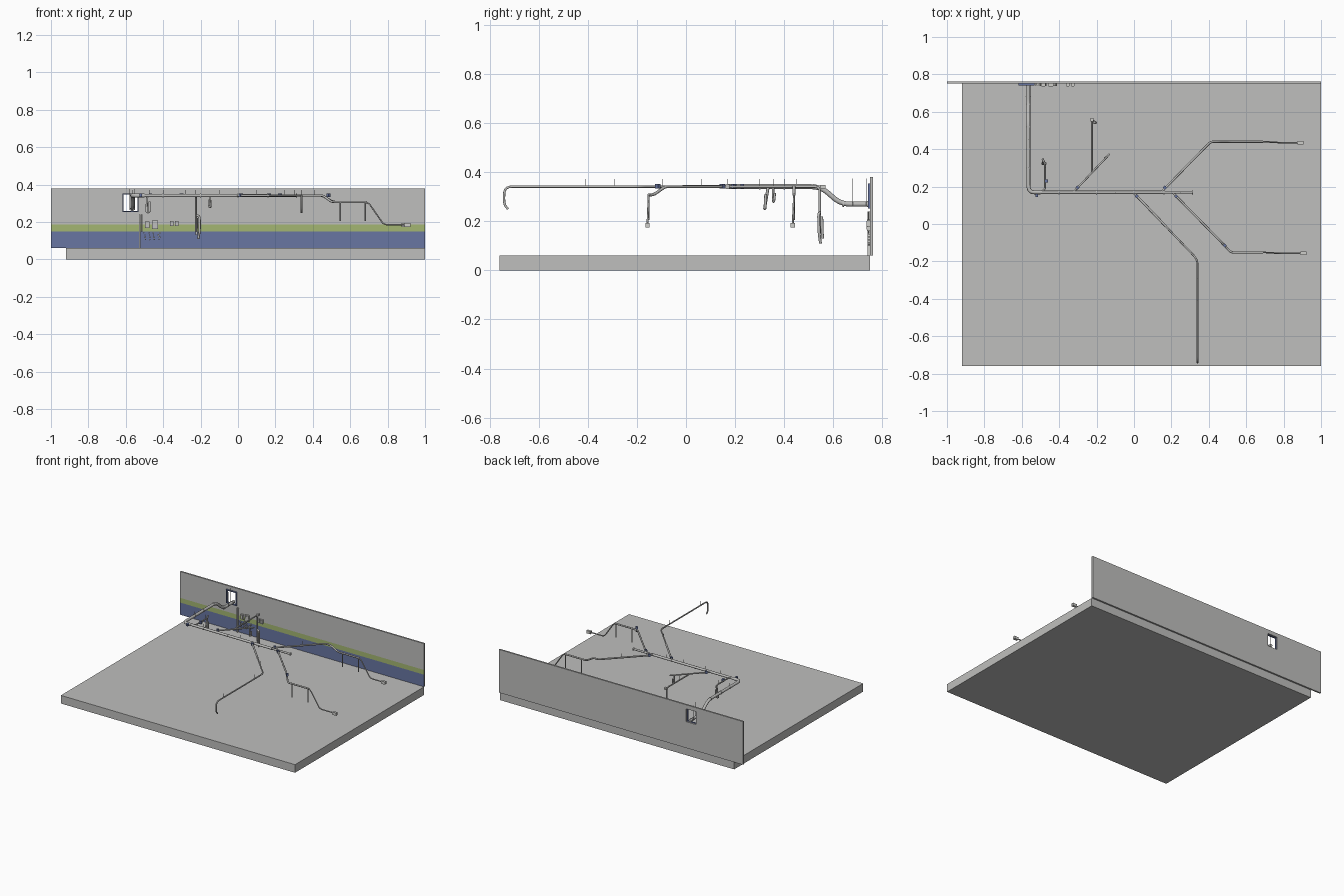
import bpy, bmesh, math, random
from mathutils import Vector

if "Cube" in bpy.data.objects:
    bpy.data.objects.remove(bpy.data.objects["Cube"], do_unlink=True)
random.seed(4)


def material(name, rgb):
    m = bpy.data.materials.new(name)
    m.use_nodes = True
    m.diffuse_color = (*rgb, 1)
    m.node_tree.nodes["Principled BSDF"].inputs["Base Color"].default_value = (*rgb, 1)
    return m


CONCRETE = material("concrete grey", (0.52, 0.52, 0.51))
BLUE = material("wall blue", (0.14, 0.18, 0.36))
GREEN = material("wall green", (0.37, 0.47, 0.17))
STEEL = material("duct grey", (0.5, 0.5, 0.49))
PALE = material("pale fitting", (0.62, 0.62, 0.6))


def add_mesh(name, bm, *mats):
    me = bpy.data.meshes.new(name)
    bm.to_mesh(me)
    bm.free()
    ob = bpy.data.objects.new(name, me)
    bpy.context.collection.objects.link(ob)
    for m in mats:
        me.materials.append(m)
    return ob


def box(name, centre, size, mat, turn=0):
    bm = bmesh.new()
    bmesh.ops.create_cube(bm, size=1)
    ob = add_mesh(name, bm, mat)
    for v in ob.data.vertices:
        v.co = Vector(a * b for a, b in zip(v.co, size))
    ob.location = centre
    ob.rotation_euler.z = turn
    return ob


def rounded(points, radius):
    """Replace each inner corner by a short quadratic bend."""
    pts = [Vector(p) for p in points]
    out = [pts[0]]
    for a, b, c in zip(pts, pts[1:], pts[2:]):
        p = b + (a - b).normalized() * min(radius, (a - b).length * 0.45)
        q = b + (c - b).normalized() * min(radius, (c - b).length * 0.45)
        for i in range(6):
            t = i / 5
            out.append(p * (1 - t) ** 2 + b * 2 * t * (1 - t) + q * t * t)
    return out + [pts[-1]]


def pipe(name, points, r, bend=0.02, mat=STEEL):
    cu = bpy.data.curves.new(name, "CURVE")
    cu.dimensions = "3D"
    cu.bevel_depth = r
    cu.bevel_resolution = 3
    cu.use_fill_caps = True
    path = rounded(points, bend)
    sp = cu.splines.new("POLY")
    sp.points.add(len(path) - 1)
    for sp_pt, co in zip(sp.points, path):
        sp_pt.co = (*co, 1)
    ob = bpy.data.objects.new(name, cu)
    bpy.context.collection.objects.link(ob)
    cu.materials.append(mat)
    bpy.ops.object.select_all(action="DESELECT")
    ob.select_set(True)
    bpy.context.view_layer.objects.active = ob
    bpy.ops.object.convert(target="MESH")
    bpy.ops.object.shade_smooth_by_angle(angle=math.radians(50))
    return ob


# Floor slab
box("floor_slab", (0.04, -0.005, 0.03), (1.92, 1.51, 0.06), CONCRETE)

# Wall with a square opening and two painted bands on the inner side
FRONT, BACK = 0.75, 0.762
LEFT, RIGHT, LOW, HIGH = -0.615, -0.535, 0.255, 0.35
bm = bmesh.new()
bm.faces.new([bm.verts.new((x, FRONT, z)) for x, z in
              ((-1, 0.06), (1, 0.06), (1, 0.38), (-1, 0.38))])
cuts = [((x, 0, 0), (1, 0, 0)) for x in (LEFT, RIGHT)]
cuts += [((0, 0, z), (0, 0, 1)) for z in (0.15, 0.185, LOW, HIGH)]
for co, no in cuts:
    bmesh.ops.bisect_plane(bm, geom=bm.verts[:] + bm.edges[:] + bm.faces[:],
                           plane_co=co, plane_no=no)
opening = [f for f in bm.faces if LEFT < f.calc_center_median().x < RIGHT
           and LOW < f.calc_center_median().z < HIGH]
bmesh.ops.delete(bm, geom=opening, context="FACES")
ext = bmesh.ops.extrude_face_region(bm, geom=bm.faces[:], use_keep_orig=True)
for v in ext["geom"]:
    if isinstance(v, bmesh.types.BMVert):
        v.co.y = BACK
bmesh.ops.recalc_face_normals(bm, faces=bm.faces[:])
for f in bm.faces:
    c = f.calc_center_median()
    if abs(f.normal.y) > 0.5 and c.y < FRONT + 0.001:
        f.material_index = 1 if c.z < 0.15 else 2 if c.z < 0.185 else 0
add_mesh("wall", bm, CONCRETE, BLUE, GREEN)

# Blue frame round the opening
for x in (LEFT, RIGHT):
    box("opening_frame_side", (x, 0.747, 0.3025), (0.006, 0.012, 0.101), BLUE)
for z in (LOW, HIGH):
    box("opening_frame_rail", (-0.575, 0.747, z), (0.086, 0.012, 0.006), BLUE)

# Main duct from the opening, up and along the room
TOP = 0.341
pipe("main_duct", [(-0.565, 0.76, 0.27), (-0.565, 0.63, 0.27), (-0.565, 0.55, TOP),
                   (-0.565, 0.17, TOP), (-0.5, 0.169, TOP)], 0.0105, 0.04)
pipe("main_duct_run", [(-0.5, 0.169, TOP), (0.16, 0.169, TOP)], 0.009)
pipe("main_duct_end", [(0.16, 0.169, TOP), (0.315, 0.169, TOP)], 0.007)
for y in (0.74, 0.64, 0.52, 0.4, 0.3):
    z = 0.27 if y > 0.6 else TOP
    pipe("duct_collar", [(-0.565, y - 0.003, z), (-0.565, y + 0.003, z)], 0.0125)
for x in (-0.4, -0.2, 0, 0.16, 0.312):
    pipe("duct_collar", [(x - 0.003, 0.169, TOP), (x + 0.003, 0.169, TOP)], 0.0105)

# Long branch with a hanging nozzle at the front
pipe("front_branch", [(0, 0.165, TOP), (0.34, -0.19, TOP), (0.34, -0.74, TOP),
                      (0.34, -0.742, 0.27), (0.34, -0.725, 0.25)], 0.005, 0.03)
pipe("front_branch_root", [(0, 0.165, TOP), (0.17, -0.012, TOP)], 0.0065)

# Two stepped branches on the left, each with two drops and an end box
for name, x0, y0, bx, by, xe in (("middle", 0.21, 0.165, 0.52, -0.152, 0.905),
                                 ("rear", 0.15, 0.175, 0.41, 0.44, 0.89)):
    if name == "middle":
        steps = [(0.455, -0.085, TOP), (0.5, -0.132, 0.308), (bx, by, 0.307)]
    else:
        steps = [(bx, by, TOP), (0.45, by, TOP), (0.51, by, 0.307)]
    pipe(name + "_branch", [(x0, y0, TOP)] + steps + [(0.69, by, 0.307)], 0.006, 0.015)
    pipe(name + "_branch_tail", [(0.68, by, 0.305), (0.7, by, 0.3),
                                 (0.78, by - 0.005, 0.185), (xe, by - 0.005, 0.185)], 0.004)
    box(name + "_end_box", (xe, by - 0.005, 0.184), (0.032, 0.018, 0.02), PALE)
    for x in (0.548, 0.68):
        pipe(name + "_drop", [(x, by, 0.307), (x, by, 0.205)], 0.004)

# Short branches near the right with hanging hoses
pipe("diagonal_branch", [(-0.32, 0.175, TOP), (-0.13, 0.375, TOP)], 0.005)
pipe("diagonal_hose", [(-0.15, 0.355, TOP), (-0.155, 0.355, 0.28), (-0.143, 0.358, 0.28),
                       (-0.143, 0.362, 0.315)], 0.005, 0.008)
pipe("straight_branch", [(-0.225, 0.275, TOP), (-0.225, 0.545, TOP),
                         (-0.225, 0.545, 0.15)], 0.005)
pipe("straight_hose", [(-0.22, 0.545, 0.235), (-0.205, 0.54, 0.23), (-0.205, 0.542, 0.15),
                       (-0.213, 0.548, 0.11)], 0.006)
pipe("hose_handle", [(-0.22, 0.553, 0.22), (-0.222, 0.556, 0.13)], 0.006)
box("straight_branch_box", (-0.225, 0.558, TOP), (0.016, 0.02, 0.014), PALE)
pipe("near_branch", [(-0.53, 0.165, TOP), (-0.475, 0.182, TOP), (-0.475, 0.32, TOP),
                     (-0.49, 0.35, TOP)], 0.005)
pipe("near_hose", [(-0.485, 0.335, TOP), (-0.49, 0.32, 0.252), (-0.473, 0.322, 0.252),
                   (-0.473, 0.325, 0.31)], 0.006, 0.012)

# Blue dampers where branches leave the duct
for x, y, turn in ((0.015, 0.148, -45), (0.225, 0.148, -45), (0.165, 0.195, 45),
                   (-0.302, 0.195, 45), (-0.467, 0.23, 90), (0.485, -0.115, -45),
                   (-0.52, 0.152, 0)):
    box("damper", (x, y, TOP + 0.002), (0.014, 0.016, 0.018), BLUE, math.radians(turn))

# Thin ceiling hangers
rods = [(0.34, y) for y in (-0.66, -0.55, -0.41, -0.29)]
rods += [(x, 0.169) for x in (-0.4, -0.28, -0.1, 0.04, 0.25)]
rods += [(0.25, -0.095), (0.1, 0.062), (0.3, 0.33), (0.41, 0.44), (-0.225, 0.4),
         (-0.15, 0.355), (-0.475, 0.3), (-0.565, 0.3), (-0.565, 0.45)]
for x, y in rods:
    pipe("hanger", [(x, y, TOP), (x, y, 0.372)], 0.001)
for y in (0.68, 0.735):
    for x in (-0.578, -0.552):
        pipe("long_hanger", [(x, y, 0.265), (x, y, 0.375)], 0.001)

# Wall equipment: riser strip, cabinets and small hung fittings
box("riser_strip", (-0.525, 0.745, 0.15), (0.009, 0.01, 0.18), PALE)
pipe("riser_cable", [(-0.513, 0.743, 0.24), (-0.513, 0.743, 0.15)], 0.002)
for x, z, w, h in ((-0.485, 0.185, 0.022, 0.035), (-0.445, 0.184, 0.032, 0.046),
                   (-0.355, 0.191, 0.018, 0.028), (-0.327, 0.191, 0.018, 0.028)):
    box("wall_cabinet", (x, 0.744, z), (w, 0.012, h), PALE)
    box("cabinet_door", (x, 0.737, z), (w * 0.75, 0.003, h * 0.75), CONCRETE)
for i in range(16):
    x, z = -0.5 + 0.026 * (i % 4) + random.uniform(-0.006, 0.006), 0.142 - 0.012 * (i // 4)
    pipe("wall_fitting", [(x, 0.75, z), (x, 0.739, z)], random.uniform(0.003, 0.005), mat=PALE)
